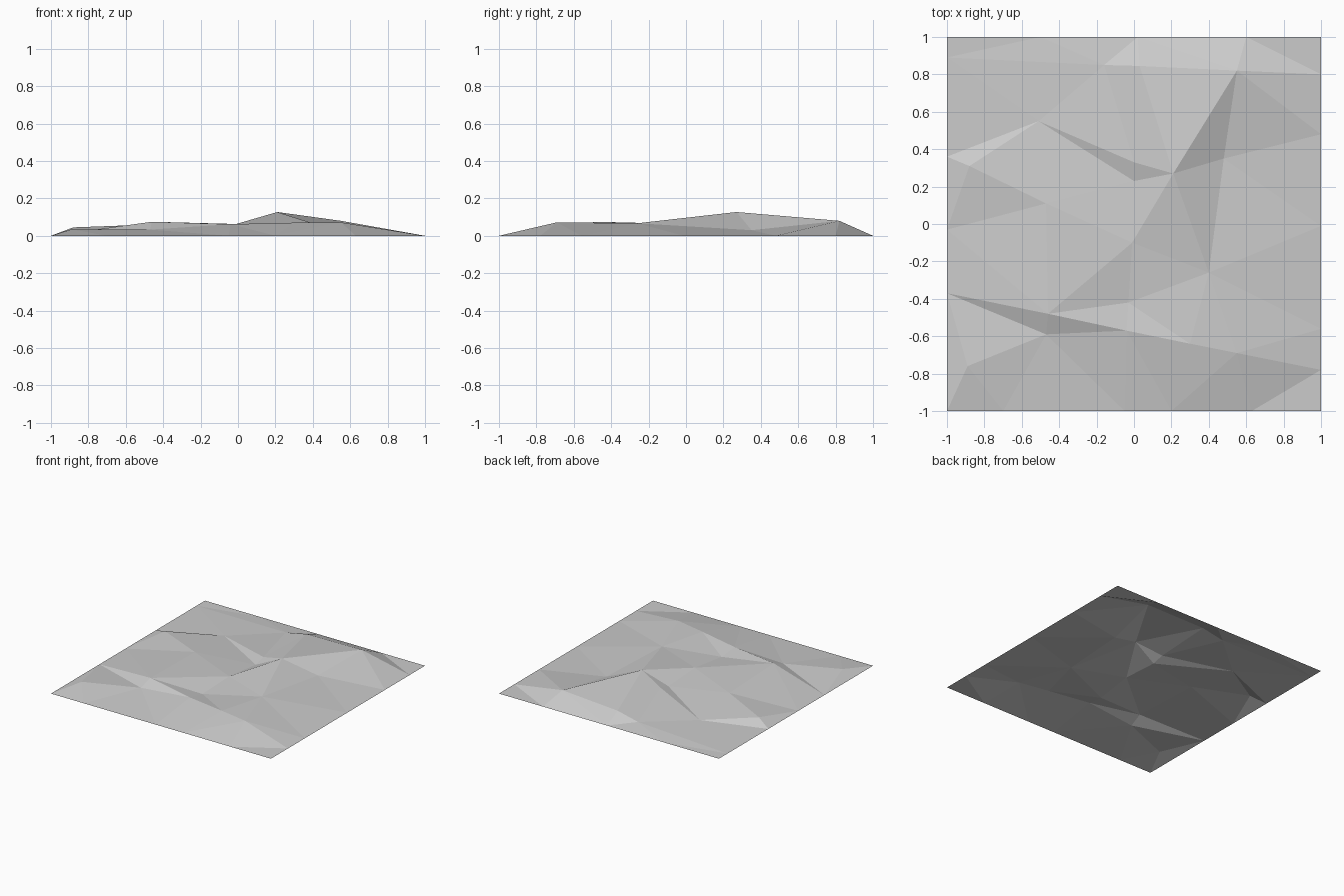
import bpy
import bmesh
from mathutils import Vector
from mathutils.geometry import delaunay_2d_cdt

# Remove the default object only
default_cube = bpy.data.objects.get("Cube")
if default_cube:
    bpy.data.objects.remove(default_cube, do_unlink=True)


def make_material(name, colour):
    material = bpy.data.materials.new(name)
    material.use_nodes = True
    material.diffuse_color = colour
    shader = material.node_tree.nodes["Principled BSDF"]
    shader.inputs["Base Color"].default_value = colour
    shader.inputs["Roughness"].default_value = 0.9
    return material


# Named hills and hollows: x, y and height
ground = {
    "peak": (.21, .27, .127),
    "back_crest": (.55, .82, .08),
    "back_saddle": (.03, .845, .06),
    "back_hollow": (-.16, .85, .02),
    "west_hollow": (-.51, .55, .015),
    "west_knoll": (-.47, .11, .06),
    "west_shoulder": (-.88, .31, .045),
    "upper_step": (0, .33, .06),
    "lower_step": (0, .23, .035),
    "middle": (-.01, -.1, .063),
    "east_hollow": (.48, .35, .03),
    "east_knoll": (.4, -.26, .067),
    "front_hollow": (-.03, -.42, .035),
    "ridge_west": (-.46, -.48, .075),
    "ridge_middle": (-.04, -.57, .062),
    "ridge_east": (.3, -.64, .07),
    "ridge_end": (.55, -.69, .072),
    "front_dip": (-.47, -.59, .033),
    "front_shoulder": (-.89, -.76, .035),
}

# Level rim, one list of positions for each side
rim = {
    "west": [(-1, y) for y in (-1, -.37, -.03, .36, .89)],
    "back": [(x, 1) for x in (-1, -.5, .02, .6)],
    "east": [(1, y) for y in (1, .8, .48, -.01, -.56, -.78)],
    "front": [(x, -1) for x in (1, .63, .2, -.05, -.7)],
}
for side, places in rim.items():
    for number, (x, y) in enumerate(places):
        ground[side + "_" + "abcdef"[number]] = (x, y, 0)

# Ridge and valley lines that the facets must follow
paths = [
    "west_e back_hollow back_saddle back_crest east_b",
    "west_d west_shoulder west_knoll middle east_knoll east_e",
    "west_b ridge_west ridge_middle ridge_east ridge_end east_f",
    "west_knoll lower_step peak east_hollow east_c",
    "west_d west_hollow upper_step peak back_crest east_hollow east_knoll",
    "west_hollow lower_step upper_step back_saddle back_c",
    "back_hollow west_hollow west_shoulder",
    "west_hollow west_knoll ridge_west front_hollow east_knoll ridge_east",
    "west_b front_dip ridge_middle front_hollow middle peak east_knoll",
    "west_a front_shoulder front_dip front_e",
    "front_shoulder west_b",
    "lower_step middle",
    "ridge_east front_c",
    "east_f front_b",
]
names = list(ground)
index = {name: number for number, name in enumerate(names)}
edges = []
for path in paths:
    stops = [index[name] for name in path.split()]
    edges += list(zip(stops, stops[1:]))

# Triangulate the plan, then lift each corner to its height
plan = [Vector(ground[name][:2]) for name in names]
corners, _, faces, origins, _, _ = delaunay_2d_cdt(plan, edges, [], 0, 1e-5)
bm = bmesh.new()
verts = []
for corner, origin in zip(corners, origins):
    height = ground[names[origin[0]]][2] if origin else 0.04
    verts.append(bm.verts.new((corner.x, corner.y, height)))
for face in faces:
    bm.faces.new([verts[i] for i in face])
bmesh.ops.recalc_face_normals(bm, faces=bm.faces)
if sum(face.normal.z for face in bm.faces) < 0:
    bmesh.ops.reverse_faces(bm, faces=bm.faces)

# Faceted ground sheet
mesh = bpy.data.meshes.new("ground_sheet")
bm.to_mesh(mesh)
bm.free()
mesh.materials.append(make_material("pale_grey", (.6, .6, .6, 1)))
sheet = bpy.data.objects.new("ground_sheet", mesh)
bpy.context.scene.collection.objects.link(sheet)
